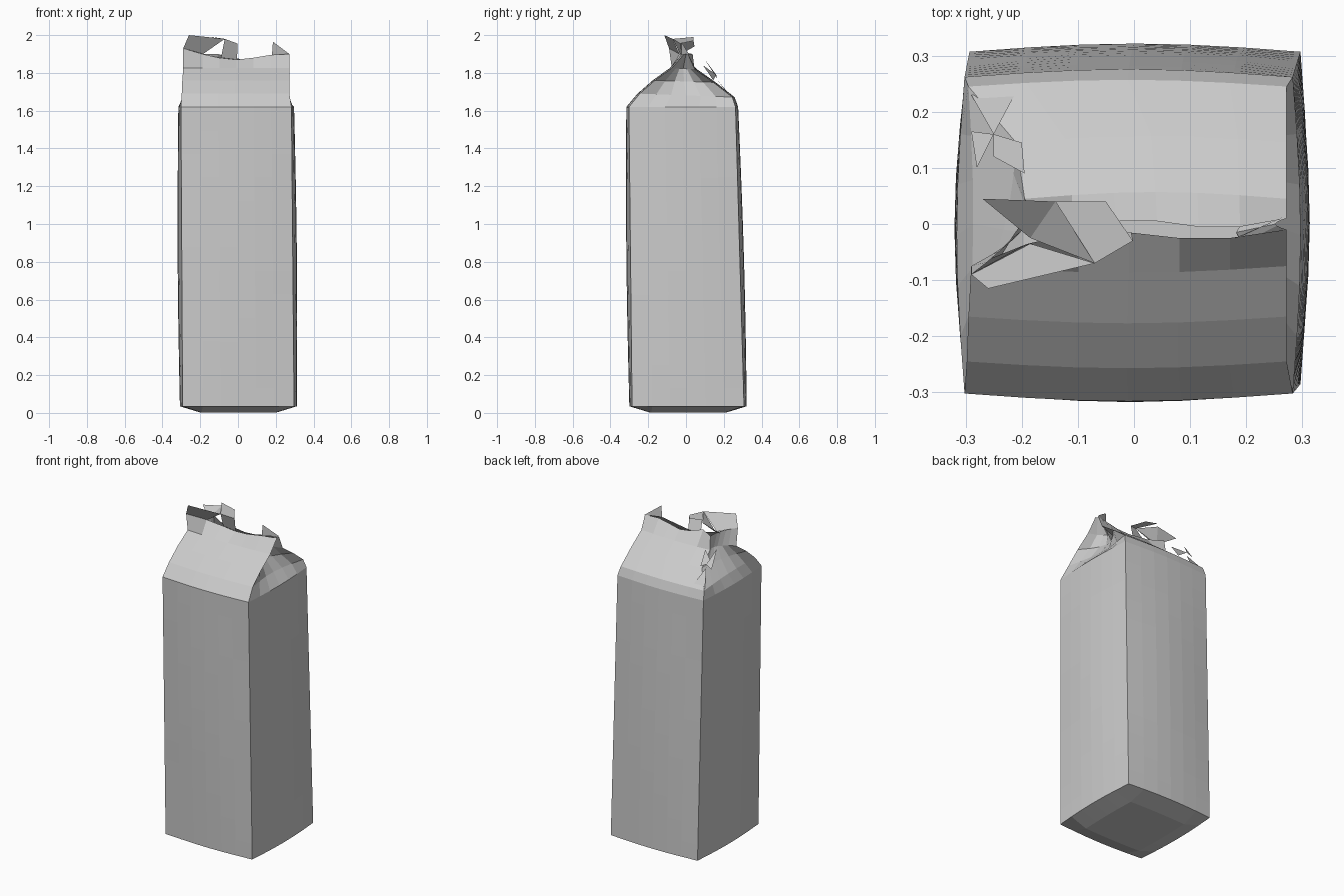
import bpy, bmesh
from math import sin, pi

if "Cube" in bpy.data.objects:
    bpy.data.objects.remove(bpy.data.objects["Cube"])

U = [0, .18, .34, .5, .66, .82, 1]
TOP = 1.62


def make(name, grids, polys=()):
    """Build one flat-shaded sheet object from point grids and loose polygons."""
    bm = bmesh.new()
    for rows in grids:
        vs = [[bm.verts.new(p) for p in r] for r in rows]
        for a, b in zip(vs, vs[1:]):
            for i in range(len(a) - 1):
                bm.faces.new((a[i], a[i + 1], b[i + 1], b[i]))
    for p in polys:
        bm.faces.new([bm.verts.new(q) for q in p])
    bmesh.ops.remove_doubles(bm, verts=bm.verts, dist=0.002)
    bmesh.ops.recalc_face_normals(bm, faces=bm.faces)
    me = bpy.data.meshes.new(name)
    bm.to_mesh(me)
    bm.free()
    ob = bpy.data.objects.new(name, me)
    bpy.context.collection.objects.link(ob)
    return ob


def lerp(a, b, t):
    return a + (b - a) * t


def sides(z):
    """Four slightly bowed sides of the leaning square section at height z."""
    t = z / TOP
    xl, xr = lerp(-.293, -.302, t), lerp(.297, .283, t)
    yf, yb = lerp(-.285, -.302, t), lerp(.308, .262, t)
    b = .014 + .008 * sin(pi * t)
    bow = [b * sin(pi * u) for u in U]
    front = [(lerp(xl, xr, u), yf - k, z) for u, k in zip(U, bow)]
    back = [(lerp(xl, xr, u), yb + k, z) for u, k in zip(U, bow)]
    left = [(xl - k, lerp(yf, yb, u), z) for u, k in zip(U, bow)]
    right = [(xr + k, lerp(yf, yb, u), z) for u, k in zip(U, bow)]
    return front, back, left, right


# Carton body: four bulging walls and a sagging base
levels = [.035, .13] + [.13 + 1.49 * i / 12 for i in range(1, 13)]
rings = [sides(z) for z in levels]
walls = [[r[k] for r in rings] for k in range(4)]
f, b, l, r = rings[0]
base = []
for j, v in enumerate(U):
    row = []
    for i, u in enumerate(U):
        x = lerp(l[j][0], r[j][0], u)
        y = lerp(f[i][1], b[i][1], v)
        edge = min(u, 1 - u, v, 1 - v)
        row.append((x, y, .035 - .034 * min(1, edge / .18)))
    base.append(row)
make("carton_body", walls + [base])

# Sloping roof panels, ending in a ragged crest
crest_z = [1.93, 1.90, 1.88, 1.87, 1.88, 1.895, 1.90]
crest_y = [-.09, -.035, -.015, -.015, -.025, -.025, -.01]


def panel(edge, profile, crest_left, dy):
    rows = [edge]
    for xl, y, z in profile:
        rows.append([(lerp(xl, .272, u), y + .012 * (1 if y > 0 else -1) * sin(pi * u), z)
                     for u in U])
    rows.append([(lerp(crest_left, .272, u), y + dy, z)
                 for u, y, z in zip(U, crest_y, crest_z)])
    return rows


front, back, left, right = sides(TOP)
front_roof = panel(front, [(-.298, -.245, 1.69), (-.295, -.165, 1.76), (-.29, -.075, 1.825)],
                   -.29, 0)
back_roof = panel(back, [(-.295, .245, 1.672), (-.21, .145, 1.75), (-.195, .045, 1.82)],
                  -.19, .02)
back_roof[-1][0] = (-.19, .035, 1.90)
make("front_roof_panel", [front_roof])
make("back_roof_panel", [back_roof])


# Folded-in gable ends between the roof panel edges
def gable_end(edge, col, insets, sign):
    rows = [edge]
    for k, d in enumerate(insets, 1):
        a, c = front_roof[k][col], back_roof[k][col]
        rows.append([(lerp(a[0], c[0], u) - sign * d * sin(pi * u),
                      lerp(a[1], c[1], u), lerp(a[2], c[2], u)) for u in U])
    return rows


make("right_gable_fold", [gable_end(right, -1, [.03, .08, .09, .02], 1)])
make("left_gable_fold", [gable_end(left, 0, [.01, .02, .04, .02], -1)])

# Crumpled spout lip and torn scraps
make("spout_lip", [], [
    [(-.29, -.09, 1.93), (-.26, -.115, 2.0), (-.07, -.07, 1.98), (-.185, -.035, 1.90)],
    [(-.185, -.025, 1.90), (-.27, .045, 1.94), (-.14, .04, 1.97)],
    [(-.185, -.025, 1.90), (-.14, .04, 1.97), (-.07, -.07, 1.98)],
    [(-.07, -.07, 1.98), (-.14, .04, 1.99), (-.05, .04, 1.97), (-.002, -.03, 1.955)],
    [(-.07, -.07, 1.98), (-.002, -.03, 1.955), (-.005, -.015, 1.87), (-.09, -.015, 1.88)],
])
make("crest_tip", [], [
    [(.185, -.025, 1.965), (.18, -.025, 1.895), (.272, .015, 1.90)],
])
make("torn_scrap", [], [
    [(-.29, .165, 1.77), (-.25, .16, 1.79), (-.28, .10, 1.87)],
    [(-.25, .16, 1.79), (-.20, .145, 1.76), (-.195, .09, 1.84), (-.25, .12, 1.80)],
    [(-.29, .23, 1.68), (-.21, .235, 1.68), (-.25, .16, 1.77)],
])
